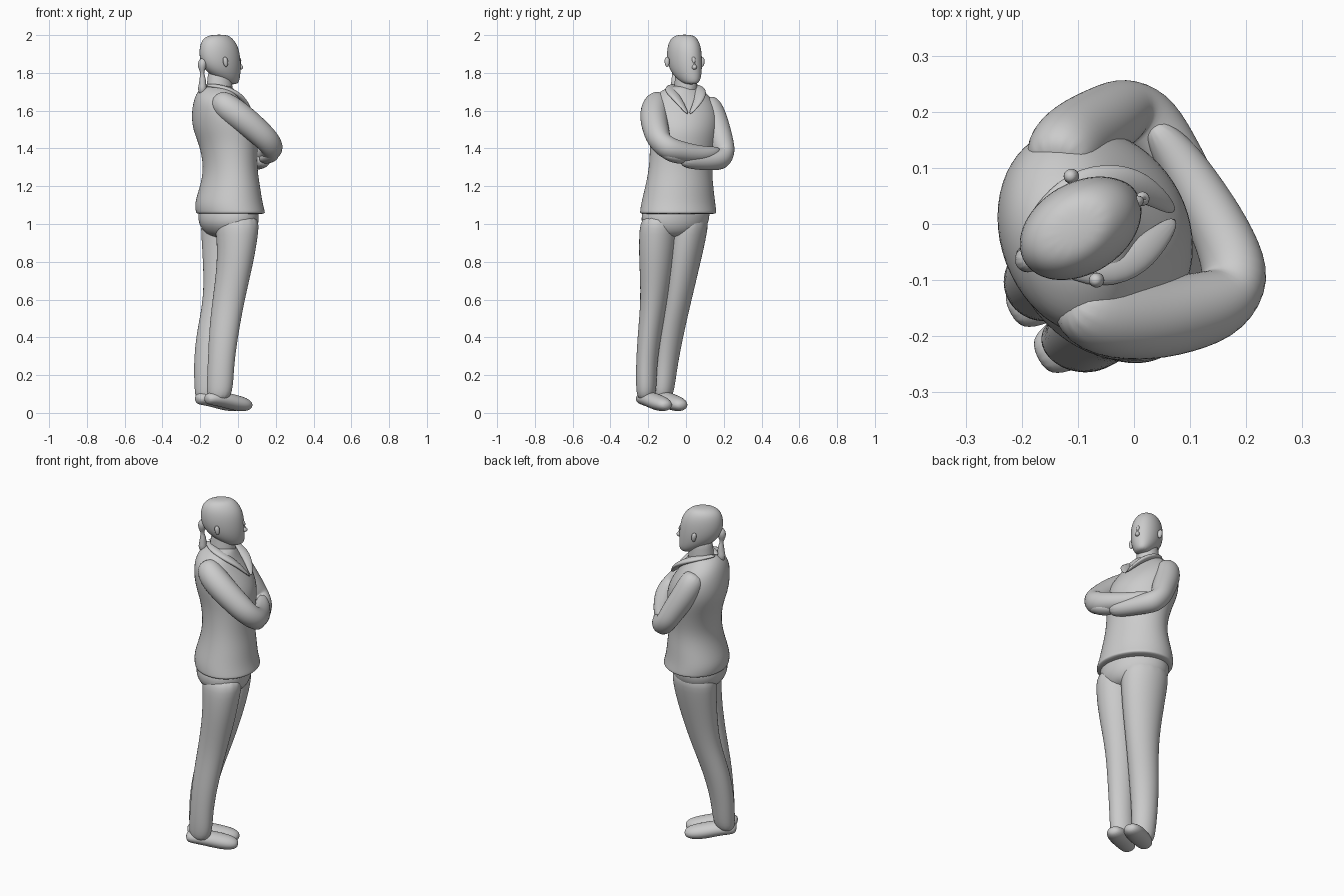
import bpy, bmesh, math
from mathutils import Vector

SIDES = 14
GROW = 1.03   # offsets the shrinkage of the subdivision


def skin(name, rings):
    """Bridge rings of points into a closed, smooth body."""
    bm = bmesh.new()
    loops = [[bm.verts.new(p) for p in ring] for ring in rings]
    for a, b in zip(loops, loops[1:]):
        for i in range(SIDES):
            j = (i + 1) % SIDES
            bm.faces.new((a[i], a[j], b[j], b[i]))
    bm.faces.new(loops[0])
    bm.faces.new(loops[-1])
    bmesh.ops.recalc_face_normals(bm, faces=bm.faces)
    for f in bm.faces:
        f.smooth = True
    me = bpy.data.meshes.new(name)
    bm.to_mesh(me)
    bm.free()
    ob = bpy.data.objects.new(name, me)
    bpy.context.collection.objects.link(ob)
    sub = ob.modifiers.new("smooth", 'SUBSURF')
    sub.levels = sub.render_levels = 2
    return ob


def stack(name, rows, turn):
    """Stacked ovals: rows of (z, x0, x1, y0, y1); turn skews each oval."""
    rings = []
    for z, x0, x1, y0, y1 in rows:
        ring = []
        for i in range(SIDES):
            t = math.tau * i / SIDES
            ring.append(((x0 + x1) / 2 + GROW * (x1 - x0) / 2 * math.cos(t),
                         (y0 + y1) / 2 + GROW * (y1 - y0) / 2 * math.sin(t + turn), z))
        rings.append(ring)
    return skin(name, rings)


def tube(name, path, flat=1.0):
    """Limb along a path of (x, y, z, radius); flat scales its height."""
    pts = [Vector(p[:3]) for p in path]
    rings = []
    for k, p in enumerate(pts):
        d = (pts[min(k + 1, len(pts) - 1)] - pts[max(k - 1, 0)]).normalized()
        side = d.cross(Vector((0, 0, 1))).normalized()
        up = side.cross(d)
        r = path[k][3] * GROW
        rings.append([p + side * r * math.cos(math.tau * i / SIDES)
                      + up * r * flat * math.sin(math.tau * i / SIDES) for i in range(SIDES)])
    return skin(name, rings)


# Head, neck and hair
stack("head", [(2.003, -.14, -.06, -.045, .03), (1.985, -.185, -.03, -.08, .06),
               (1.94, -.205, .003, -.1, .08), (1.87, -.205, .014, -.102, .086),
               (1.81, -.175, .014, -.085, .084), (1.765, -.11, .01, -.045, .078),
               (1.738, -.06, -.002, -.005, .06)], .3)
stack("neck", [(1.83, -.16, -.03, -.06, .06), (1.76, -.16, -.035, -.055, .055),
               (1.66, -.18, -.02, -.08, .07)], .1)
tube("nose", [(-.005, .035, 1.89, .008), (.012, .043, 1.86, .014),
              (.02, .047, 1.835, .017), (.008, .042, 1.818, .010)])
tube("ponytail", [(-.18, -.06, 1.88, .02), (-.195, -.065, 1.83, .03), (-.185, -.06, 1.77, .025),
                  (-.19, -.06, 1.72, .03), (-.19, -.055, 1.68, .012)])
for side, ear in (("right", (-.07, -.1)), ("left", (-.115, .085))):
    x, y = ear
    tube(side + "_ear", [(x, y, 1.885, .008), (x + .003, y, 1.865, .016), (x + .008, y, 1.83, .008)])

# Shirt body with a hem
stack("shirt", [(1.735, -.17, -.04, -.07, .055), (1.71, -.21, -.015, -.125, .085),
                (1.66, -.235, .01, -.19, .145), (1.58, -.247, .07, -.205, .175),
                (1.5, -.24, .108, -.2, .175), (1.42, -.205, .105, -.19, .16),
                (1.3, -.18, .1, -.195, .135), (1.2, -.2, .117, -.215, .145),
                (1.11, -.232, .13, -.238, .155), (1.06, -.222, .145, -.245, .163),
                (1.05, -.22, .143, -.243, .16)], -.15)

# Collar flaps
tube("collar_right", [(-.19, -.02, 1.735, .015), (-.1, -.09, 1.73, .026), (-.02, -.08, 1.7, .032),
                      (.03, -.04, 1.655, .028), (.075, .01, 1.58, .01)], .5)
tube("collar_left", [(-.19, -.01, 1.735, .015), (-.12, .065, 1.73, .026), (-.05, .08, 1.7, .032),
                     (.015, .07, 1.655, .028), (.075, .02, 1.58, .01)], .5)

# Crossed arms
tube("right_arm", [(-.12, -.13, 1.675, .045), (-.075, -.16, 1.63, .075), (.01, -.172, 1.57, .075),
                   (.09, -.162, 1.505, .07), (.16, -.14, 1.44, .066), (.186, -.1, 1.4, .064),
                   (.165, -.03, 1.385, .054), (.12, .05, 1.37, .048), (.07, .13, 1.37, .04),
                   (.03, .18, 1.39, .02)])
tube("left_arm", [(-.14, .1, 1.66, .045), (-.13, .125, 1.62, .07), (-.1, .155, 1.54, .07),
                  (-.05, .185, 1.45, .064), (-.015, .205, 1.38, .06), (.02, .195, 1.343, .06),
                  (.065, .13, 1.335, .052), (.11, .05, 1.335, .048), (.15, -.03, 1.345, .042)])
tube("left_hand", [(.13, 0, 1.34, .03), (.16, -.05, 1.35, .045), (.185, -.1, 1.365, .04),
                   (.18, -.14, 1.38, .018)], .7)

# Trousers
stack("hips", [(1.12, -.2, .11, -.22, .13), (1.03, -.215, .112, -.24, .125),
               (.98, -.2, .105, -.23, .11), (.92, -.14, .06, -.16, .03)], -.2)
stack("right_leg", [(1.06, -.13, .115, -.235, -.03), (.95, -.115, .108, -.25, -.045),
                    (.8, -.108, .083, -.248, -.065), (.6, -.135, .035, -.238, -.095),
                    (.42, -.155, .002, -.256, -.13), (.25, -.16, -.022, -.265, -.155),
                    (.13, -.168, -.025, -.265, -.155), (.06, -.16, -.05, -.255, -.17)], -.1)
stack("left_leg", [(1.06, -.2, .07, -.1, .125), (.95, -.195, .07, -.09, .112),
                   (.8, -.185, .045, -.1, .078), (.6, -.18, -.005, -.115, .03),
                   (.42, -.222, -.06, -.155, -.012), (.25, -.235, -.095, -.17, -.045),
                   (.13, -.23, -.1, -.175, -.06), (.06, -.225, -.12, -.17, -.08)], -.1)

# Feet, each a copy of one shape set at its own heel
for side, hx, hy in (("right", -.172, -.24), ("left", -.222, -.158)):
    tube(side + "_foot", [(hx + dx, hy + dy, z, r) for dx, dy, z, r in (
        (0, 0, .07, .03), (.03, .015, .078, .048), (.09, .05, .072, .054), (.15, .09, .055, .056),
        (.21, .125, .043, .05), (.243, .143, .037, .024))], .75)
